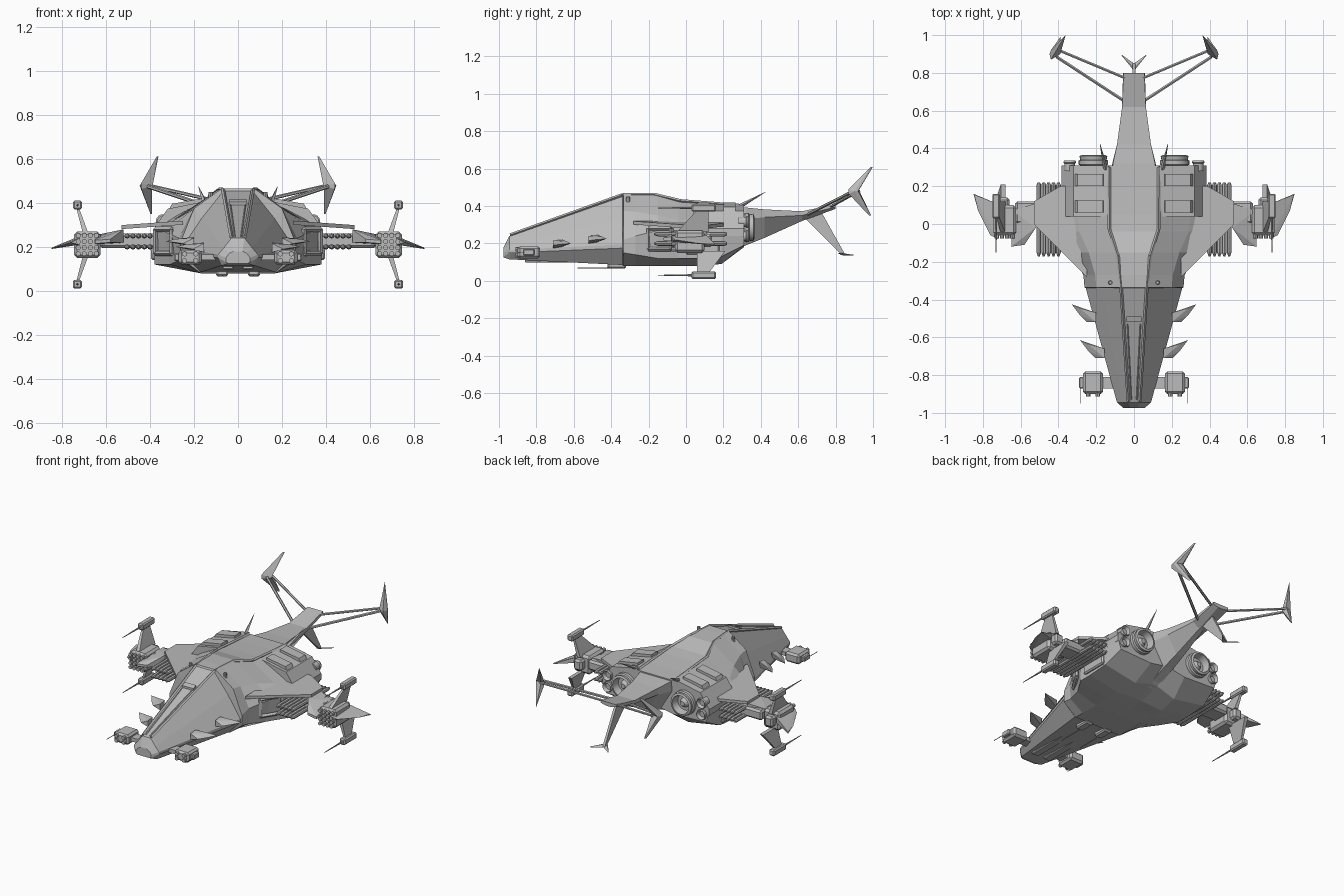
import bpy, bmesh, math
from mathutils import Vector

cube = bpy.data.objects.get("Cube")
if cube:
    bpy.data.objects.remove(cube, do_unlink=True)

grey = bpy.data.materials.new("hull grey")
grey.use_nodes = True
grey.diffuse_color = (0.5, 0.5, 0.5, 1)
grey.node_tree.nodes["Principled BSDF"].inputs["Base Color"].default_value = (0.5, 0.5, 0.5, 1)


def finish(name, bm, mirror=True):
    """Turn a bmesh into a named object, optionally mirrored to the other side."""
    bmesh.ops.recalc_face_normals(bm, faces=bm.faces)
    mesh = bpy.data.meshes.new(name)
    bm.to_mesh(mesh)
    bm.free()
    mesh.materials.append(grey)
    obj = bpy.data.objects.new(name, mesh)
    bpy.context.scene.collection.objects.link(obj)
    if mirror:
        mod = obj.modifiers.new("mirror", "MIRROR")
        mod.use_mirror_merge = False
    return obj


def block(name, points, mirror=True):
    """Faceted solid wrapped around a few points."""
    bm = bmesh.new()
    for p in points:
        bm.verts.new(p)
    out = bmesh.ops.convex_hull(bm, input=bm.verts)
    junk = [v for v in out["geom_interior"] if isinstance(v, bmesh.types.BMVert)]
    bmesh.ops.delete(bm, geom=junk, context="VERTS")
    bmesh.ops.dissolve_limit(bm, angle_limit=0.01, verts=bm.verts, edges=bm.edges)
    return finish(name, bm, mirror)


def box(name, x, y, z, bevel=0.0, mirror=True):
    obj = block(name, [(a, b, c) for a in x for b in y for c in z], mirror)
    if bevel:
        mod = obj.modifiers.new("bevel", "BEVEL")
        mod.width, mod.segments = bevel, 1
    return obj


def plate(name, outline, thick, axis=(0, 0, 1), mirror=True):
    """Flat outline given thickness along an axis."""
    half = Vector(axis) * thick / 2
    return block(name, [Vector(p) + s * half for p in outline for s in (-1, 1)], mirror)


def loft(name, sections, mirror=False):
    """Skin half-profiles placed along y, closed across the centre line."""
    bm = bmesh.new()
    rings = []
    for y, half in sections:
        ring = half + [(-x, z) for x, z in reversed(half)]
        rings.append([bm.verts.new((x, y, z)) for x, z in ring])
    for a, b in zip(rings, rings[1:]):
        for i in range(len(a)):
            j = (i + 1) % len(a)
            bm.faces.new((a[i], a[j], b[j], b[i]))
    bm.faces.new(rings[0])
    bm.faces.new(rings[-1])
    return finish(name, bm, mirror)


def rod(name, start, end, r1, r2=None, sides=8, mirror=True):
    """Straight or tapered rod between two points."""
    a, b = Vector(start), Vector(end)
    bm = bmesh.new()
    bmesh.ops.create_cone(bm, cap_ends=True, segments=sides, radius1=r1,
                          radius2=r1 if r2 is None else r2, depth=(b - a).length)
    bm.transform((b - a).to_track_quat("Z", "Y").to_matrix().to_4x4())
    bmesh.ops.translate(bm, verts=bm.verts, vec=(a + b) / 2)
    return finish(name, bm, mirror)


def nozzle(name, x, z, profile, sides):
    """Turned thruster around the y axis; profile is (radius, y)."""
    bm = bmesh.new()
    rings = []
    for r, y in profile:
        angles = [math.tau * i / sides for i in range(sides)]
        rings.append([bm.verts.new((x + r * math.cos(t), y, z + r * math.sin(t))) for t in angles])
    for a, b in zip(rings, rings[1:]):
        for i in range(sides):
            j = (i + 1) % sides
            bm.faces.new((a[i], a[j], b[j], b[i]))
    bm.faces.new(rings[0])
    bm.faces.new(rings[-1])
    obj = finish(name, bm)
    bpy.context.view_layer.objects.active = obj
    obj.select_set(True)
    bpy.ops.object.shade_smooth_by_angle(angle=0.6)
    obj.select_set(False)


# Main hull: keel, belly, lower chine, upper chine, shoulder, ridge
loft("fuselage", [
    (-.975, [(.01, .125), (.045, .125), (.055, .13), (.055, .15), (.04, .17), (.02, .18)]),
    (-.945, [(.01, .115), (.075, .115), (.09, .15), (.09, .165), (.065, .195), (.03, .24)]),
    (-.34, [(.02, .085), (.17, .085), (.255, .175), (.255, .195), (.165, .33), (.065, .455)]),
    (-.335, [(.02, .08), (.17, .08), (.262, .15), (.262, .22), (.2, .375), (.075, .465)]),
    (-.27, [(.02, .08), (.17, .08), (.265, .14), (.268, .24), (.205, .37), (.075, .465)]),
    (-.15, [(.02, .08), (.17, .08), (.31, .12), (.335, .27), (.24, .35), (.09, .46)]),
    (-.04, [(.02, .085), (.17, .08), (.38, .12), (.385, .27), (.29, .325), (.125, .425)]),
    (.05, [(.02, .09), (.17, .08), (.38, .12), (.385, .27), (.3, .33), (.135, .415)]),
    (.19, [(.02, .13), (.15, .09), (.38, .13), (.385, .27), (.3, .33), (.135, .405)]),
    (.31, [(.02, .2), (.13, .18), (.36, .19), (.385, .26), (.31, .33), (.13, .4)]),
])
loft("tail_boom", [
    (.16, [(.03, .12), (.125, .3), (.12, .398)]),
    (.32, [(.03, .19), (.115, .33), (.112, .392)]),
    (.42, [(.025, .23), (.09, .34), (.09, .382)]),
    (.62, [(.015, .32), (.063, .35), (.063, .372)]),
    (.8, [(.02, .385), (.058, .395), (.055, .41)]),
])

# Raised engine housings with roof ribs
block("engine_housing", [(x, y, z) for y in (.04, .31)
                         for x, z in ((.12, .3), (.135, .41), (.32, .373), (.385, .28), (.385, .24))])
for y in (.06, .2):
    block("roof_rib", [(x, y + d, z) for d in (0, .065)
                       for x, z in ((.16, .39), (.165, .42), (.3, .396), (.32, .36))])

# Ridge rails, canopy and roof details
ridge = [(.03, -.94, .245), (.068, -.34, .46), (.085, -.17, .462), (.13, -.03, .428), (.132, .3, .402)]
for a, b in zip(ridge, ridge[1:]):
    rod("ridge_rail", a, b, .009, sides=4)
plate("canopy_frame", [(x, y, z) for x in (-.04, .04) for y, z in ((-.52, .398), (-.49, .408))],
      .014, mirror=False)
rod("nose_groove_trim", (.014, -.93, .246), (.034, -.53, .391), .003, sides=4)
rod("roof_sensor", (.125, -.31, .41), (.125, -.31, .45), .013, .009)
rod("roof_spike", (.15, .29, .4), (.18, .425, .475), .012, .001, sides=4)

# Side intakes ahead of the engine housings
frame = [Vector((.3, -.2, .17)), Vector((.3, -.2, .28)), Vector((.375, -.08, .28)), Vector((.375, -.08, .17))]
for a, b in zip(frame, frame[1:] + frame[:1]):
    rod("intake_frame", a, b, .012, sides=4)
box("side_panel", (.37, .395), (0, .18), (.14, .2), .008)

# Engines
nozzle("main_engine", .215, .285, [(.07, .27), (.07, .31), (.078, .315), (.078, .335), (.07, .34),
                                  (.074, .36), (.06, .365), (.05, .32), (.03, .32), (.015, .345)], 24)
for z in (.24, .315):
    nozzle("small_engine", .34, z, [(.028, .28), (.028, .32), (.034, .325), (.03, .335), (.02, .315)], 14)

# Under-nose guns
box("chin_gun_housing", (.045, .1), (-.42, -.32), (.066, .1), .008)
rod("chin_gun_barrel", (.07, -.58, .068), (.07, -.4, .07), .003)
box("nose_underplate", (.02, .07), (-.86, -.5), (.097, .115), .005)

# Forward launcher pods
box("forward_pod_arm", (.08, .18), (-.87, -.81), (.14, .165))
box("forward_pod", (.165, .27), (-.9, -.78), (.12, .185), .012)
box("forward_pod_cap", (.265, .29), (-.87, -.81), (.135, .17), .005)
for x in (.192, .243):
    for z in (.137, .168):
        rod("forward_pod_tube", (x, -.912, z), (x, -.88, z), .012)
rod("forward_gun_barrel", (.285, -.95, .15), (.285, -.82, .15), .002)

# Nose side vanes
for y, x, z in ((-.52, .2, .215), (-.71, .155, .19)):
    block("nose_vane", [(x, y, z - .015), (x, y, z + .025), (x, y + .04, z - .01), (x, y + .05, z + .03),
                        (x + .05, y, z), (x + .085, y + .035, z + .005), (x + .13, y + .095, z + .01),
                        (x + .09, y + .075, z + .02)])

# Wings, missiles and pylons
plate("wing", [(.25, -.28, .31), (.53, 0, .29), (.53, .12, .29), (.39, .2, .3), (.25, .2, .31)], .018)
box("wing_pylon", (.37, .63), (.0, .12), (.195, .26), .012)
for i in range(5):
    x = .4 + i * .026
    for z in (.2, .25):
        rod("missile_body", (x, -.15, z), (x, .205, z), .0125)
        rod("missile_nose", (x, -.15, z), (x, -.172, z), .0125, .005)
        rod("missile_tail", (x, .205, z), (x, .22, z), .0125, .007)

# Wingtip launcher pods
block("inner_blade", [(.52, -.02, .28), (.52, .11, .28), (.52, -.02, .22), (.52, .11, .22), (.58, -.11, .235),
                      (.65, -.12, .23), (.58, -.11, .22), (.65, -.12, .215), (.64, .07, .255), (.64, .07, .21)])
box("rocket_pod", (.625, .745), (-.06, .1), (.15, .27), .014)
box("rocket_pod_spine", (.66, .72), (.0, .14), (.18, .25), .012)
for i in range(4):
    for j in range(4):
        x, z = .644 + i * .0275, .169 + j * .0275
        rod("rocket_tube", (x, -.078, z), (x, -.05, z), .0115)
block("outer_blade", [(.73, .11, .21), (.73, .11, .245), (.72, -.08, .21), (.72, -.08, .24),
                      (.76, -.06, .22), (.825, .07, .2), (.85, .16, .19), (.846, .155, .197)])

# Wingtip gun fins and guns
for name, base, tip, y0, y1 in (("upper", .26, .38, -.05, .09), ("lower", .16, .04, .06, .18)):
    block(name + "_gun_fin", [(.68 + d, y, base) for d in (0, .025) for y in (y0, y1 + .03)]
          + [(.724 + d, y, tip) for d in (0, .012) for y in (.06, .12)])
    zc = .39 if name == "upper" else .03
    box(name + "_gun", (.71, .75), (.03, .16), (zc - .02, zc + .02), .007)
    rod(name + "_gun_barrel", (.73, .04, zc), (.73, -.15, zc), .006, .002)

# Tail fins on struts
rod("rear_tail_strut", (.04, .77, .395), (.41, .925, .48), .008, sides=6)
rod("front_tail_strut", (.05, .65, .355), (.41, .885, .475), .009, sides=6)
for name, tip in (("upper_tail_fin", (.362, 1, .61)), ("lower_tail_fin", (.39, .99, .35))):
    block(name, [(.44, .87, .49), (.44, .87, .465), (.44, .92, .48), (.4, .925, .485), (.39, .9, .47),
                 (.447, .9, .478), tip, (tip[0] + .008, tip[1] - .012, tip[2])])

# Ventral fin with its forked foot
plate("ventral_fin", [(0, .63, .34), (0, .72, .375), (0, .82, .15), (0, .85, .14), (0, .84, .16)],
      .016, (1, 0, 0), False)
block("ventral_fork", [(0, .81, .15), (0, .85, .135), (0, .83, .138), (.012, .835, .148),
                       (.068, .895, .14), (.064, .895, .135)])
